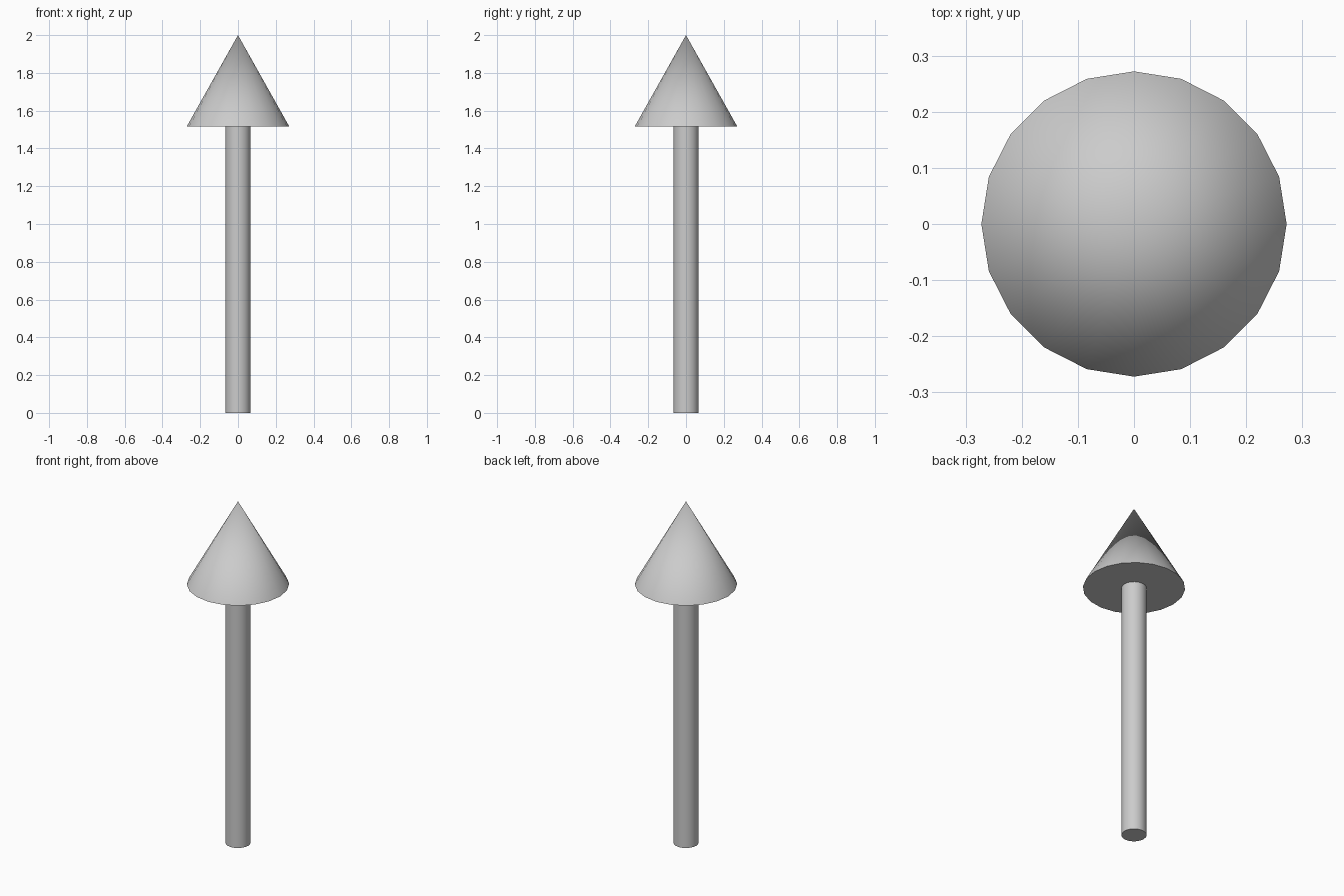
import bpy
import bmesh
from math import radians

if "Cube" in bpy.data.objects:
    bpy.data.objects.remove(bpy.data.objects["Cube"])

SIDES = 20
HEAD_BASE = 1.515
HEIGHT = 2.0


def round_part(name, r_bottom, r_top, z0, z1):
    """Capped cone or cylinder standing between two heights, a vertex on +x."""
    bm = bmesh.new()
    bmesh.ops.create_cone(bm, cap_ends=True, segments=SIDES,
                          radius1=r_bottom, radius2=r_top, depth=z1 - z0)
    bmesh.ops.remove_doubles(bm, verts=bm.verts, dist=1e-5)
    bmesh.ops.translate(bm, verts=bm.verts, vec=(0, 0, (z0 + z1) / 2))
    mesh = bpy.data.meshes.new(name)
    bm.to_mesh(mesh)
    bm.free()
    obj = bpy.data.objects.new(name, mesh)
    bpy.context.collection.objects.link(obj)
    bpy.ops.object.select_all(action='DESELECT')
    obj.select_set(True)
    bpy.context.view_layer.objects.active = obj
    bpy.ops.object.shade_smooth_by_angle(angle=radians(30))
    return obj


# Straight shaft of the arrow
round_part("arrow_shaft", 0.067, 0.067, 0.0, HEAD_BASE)

# Pointed head
round_part("arrow_head", 0.272, 0.0, HEAD_BASE, HEIGHT)
